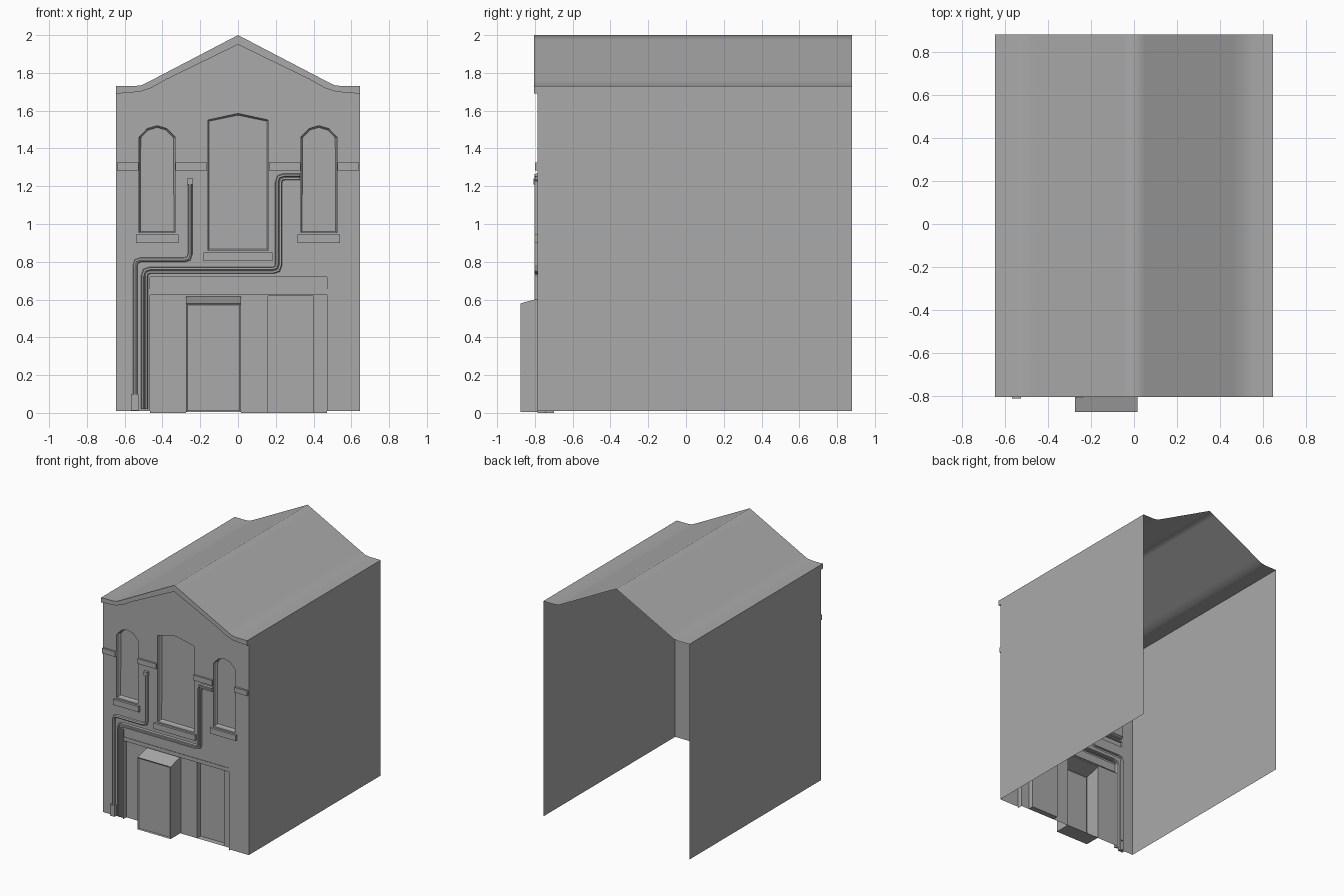
import bpy, bmesh
from mathutils import Vector

cube = bpy.data.objects.get("Cube")
if cube:
    bpy.data.objects.remove(cube, do_unlink=True)

grey = bpy.data.materials.new("plain_grey")
grey.use_nodes = True
grey.diffuse_color = (0.4, 0.4, 0.4, 1)
grey.node_tree.nodes["Principled BSDF"].inputs["Base Color"].default_value = grey.diffuse_color

WALL = -0.785      # plane of the front wall
BACK = 0.88        # open rear end
HALF = 0.645       # half the width
SHOP = -0.745      # plane of the shop wall


def finish(name, bm, facing=(0, -1, 0), smooth=False):
    """Turn a bmesh into an object whose faces mostly look along facing."""
    bmesh.ops.recalc_face_normals(bm, faces=bm.faces)
    axis = Vector(facing)
    if sum(f.normal.dot(axis) * f.calc_area() for f in bm.faces) < 0:
        bmesh.ops.reverse_faces(bm, faces=bm.faces)
    for f in bm.faces:
        f.smooth = smooth
    mesh = bpy.data.meshes.new(name)
    bm.to_mesh(mesh)
    bm.free()
    mesh.materials.append(grey)
    ob = bpy.data.objects.new(name, mesh)
    bpy.context.collection.objects.link(ob)
    return ob


def rect(x0, x1, z0, z1):
    return [(x0, z0), (x1, z0), (x1, z1), (x0, z1)]


def mirrored(points):
    return points + [(-x, z) for x, z in reversed(points) if x != 0]


def sheet(name, y, outline, holes=()):
    """Flat upright sheet with holes."""
    bm = bmesh.new()
    for loop in [outline, *holes]:
        vs = [bm.verts.new((x, y, z)) for x, z in loop]
        for a, b in zip(vs, vs[1:] + vs[:1]):
            bm.edges.new((a, b))
    bmesh.ops.triangle_fill(bm, use_beauty=True, edges=bm.edges[:], normal=(0, -1, 0))
    return finish(name, bm)


def strip(name, line, y0, y1, facing=(0, 0, 1), smooth=False):
    """Open profile drawn out from front to back."""
    bm = bmesh.new()
    rows = [[bm.verts.new((x, y, z)) for x, z in line] for y in (y0, y1)]
    for i in range(len(line) - 1):
        bm.faces.new((rows[0][i], rows[0][i + 1], rows[1][i + 1], rows[1][i]))
    return finish(name, bm, facing, smooth)


def relief(name, outline, y0, y1, rim=0, step=0):
    """Open-backed block or recess, with an optional stepped rim on its face."""
    bm = bmesh.new()
    base = [bm.verts.new((x, y0, z)) for x, z in outline]
    top = [bm.verts.new((x, y1, z)) for x, z in outline]
    n = len(base)
    for i in range(n):
        j = (i + 1) % n
        bm.faces.new((base[i], base[j], top[j], top[i]))
    cap = bm.faces.new(top)
    if rim:
        bm.normal_update()
        bmesh.ops.inset_individual(bm, faces=[cap], thickness=rim)
        for v in cap.verts:
            v.co.y += step
    return finish(name, bm)


def rounded(path, r=0.03):
    pts = [Vector(p) for p in path]
    out = [pts[0]]
    for a, p, b in zip(pts, pts[1:], pts[2:]):
        s, e = p + (a - p).normalized() * r, p + (b - p).normalized() * r
        out += [s, s * 0.25 + p * 0.5 + e * 0.25, e]
    return out + [pts[-1]]


def pipe(name, path, section):
    """Half pipe on the wall; returns its footprint."""
    pts = rounded(path)
    bm = bmesh.new()
    rows = []
    for i, p in enumerate(pts):
        d0 = (p - pts[max(i - 1, 0)]).normalized()
        d1 = (pts[min(i + 1, len(pts) - 1)] - p).normalized()
        d = (d0 + d1).normalized()
        k = 1 / max(d.dot(d1), d.dot(d0))
        side = Vector((-d.y, d.x)) * k
        rows.append([bm.verts.new((p.x + side.x * o, WALL - h, p.y + side.y * o))
                     for o, h in section])
    for a, b in zip(rows, rows[1:]):
        for i in range(len(section) - 1):
            bm.faces.new((a[i], a[i + 1], b[i + 1], b[i]))
    bm.faces.new(rows[0])
    bm.faces.new(rows[-1])
    foot = [(r[0].co.x, r[0].co.z) for r in rows]
    foot += [(r[-1].co.x, r[-1].co.z) for r in reversed(rows)]
    finish(name, bm)
    return foot


# Roof, gable trim and side walls
roof_line = mirrored([(-HALF, 1.73), (-0.55, 1.73), (-0.51, 1.735), (-0.46, 1.76),
                      (-0.05, 1.974), (0, 2.0)])
trim_line = mirrored([(-HALF, 1.69), (-0.52, 1.70), (-0.46, 1.72), (-0.38, 1.765), (0, 1.95)])
strip("roof", roof_line, -0.805, BACK, smooth=True)
sheet("gable_trim", -0.805, roof_line + trim_line[::-1])
strip("gable_trim_underside", [(-HALF, 1.73)] + trim_line + [(HALF, 1.73)],
      -0.805, WALL, (0, 0, -1))
for side, label in ((-1, "right"), (1, "left")):
    strip(label + "_wall", [(side * HALF, 0.01), (side * HALF, 1.73)], WALL, BACK, (side, 0, 0))

holes = []

# Arched windows with sills
arch = [(-0.095, 0.955), (-0.095, 1.46), (-0.052, 1.505), (0, 1.52)]
wide = [(-0.16, 0.86), (-0.16, 1.55), (0, 1.585)]
for label, cx, half, sill in (
        ("right", -0.428, arch, rect(-0.113, 0.113, 0.90, 0.945)),
        ("middle", 0, wide, rect(-0.183, 0.183, 0.805, 0.85)),
        ("left", 0.428, arch, rect(-0.113, 0.113, 0.90, 0.945))):
    opening = [(x + cx, z) for x, z in mirrored(half)]
    ledge = [(x + cx, z) for x, z in sill]
    relief(label + "_window", opening, WALL, -0.755, 0.009, 0.012)
    relief(label + "_window_sill", ledge, WALL, -0.803)
    holes += [opening, ledge]

# Moulding band between the windows
for label, x0, x1 in (("outer", 0.526, 0.641), ("inner", 0.164, 0.33)):
    for s in (-1, 1):
        block = rect(*sorted((s * x0, s * x1)), 1.284, 1.325)
        relief(label + "_band", block, WALL, -0.80)
        holes.append(block)

# Wall pipes
single = [(-0.012, 0), (-0.009, 0.013), (0, 0.018), (0.009, 0.013), (0.012, 0)]
double = [(-0.018, 0), (-0.014, 0.016), (-0.004, 0.016), (0, 0.007),
          (0.004, 0.016), (0.014, 0.016), (0.018, 0)]
holes.append(pipe("drain_pipe", [(-0.254, 1.235), (-0.254, 0.81), (-0.545, 0.81),
                                 (-0.545, 0.02)], single))
holes.append(pipe("twin_pipe", [(0.328, 1.25), (0.215, 1.25), (0.215, 0.755),
                                (-0.495, 0.755), (-0.495, 0.02)], double))
relief("pipe_foot", rect(-0.566, -0.526, 0.012, 0.10), WALL, -0.81)
relief("pipe_head", rect(-0.27, -0.238, 1.21, 1.24), WALL, -0.808)

# Front wall, notched for the shop
L, R, TOP, LINTEL = -0.465, 0.47, 0.72, 0.625
sheet("front_wall", WALL, [(L, 0.01), (L, TOP), (R, TOP), (R, 0.01), (HALF, 0.01)]
      + roof_line[::-1] + [(-HALF, 0.01)], holes)

# Shop front: signboard, side returns, back wall, doorway
sheet("signboard", WALL + 0.008, rect(L, R, 0.655, TOP))
sheet("signboard_lower", WALL + 0.004, rect(L, R, LINTEL, 0.655))
strip("signboard_ledge", [(L, 0.655), (R, 0.655)], WALL + 0.004, WALL + 0.008)
strip("signboard_top", [(L, TOP), (R, TOP)], WALL, WALL + 0.008, (0, 0, -1))
strip("shop_lintel", [(L, LINTEL), (R, LINTEL)], WALL + 0.004, SHOP, (0, 0, -1))
strip("shop_right_return", [(L, 0), (L, TOP)], WALL, SHOP, (1, 0, 0))
strip("shop_left_return", [(R, 0), (R, TOP)], WALL, SHOP, (-1, 0, 0))
X0, X1, D0, D1 = -0.275, 0.017, 0.16, 0.40
DOOR = LINTEL - 0.006
sheet("shop_wall", SHOP, [(L, 0), (X0, 0), (X0, 0.615), (X1, 0.615), (X1, 0), (D0, 0),
                          (D0, DOOR), (D1, DOOR), (D1, 0), (R, 0), (R, LINTEL), (L, LINTEL)])
relief("doorway", rect(D0, D1, 0, DOOR), SHOP, -0.70)

# Projecting entrance box with sloping top and a framed front
box = relief("entrance_box", rect(X0, X1, 0.004, 0.58), SHOP, -0.875, 0.012, 0.006)
for v in box.data.vertices:
    if v.co.y > SHOP - 0.001 and v.co.z > 0.5:
        v.co.z = 0.615
